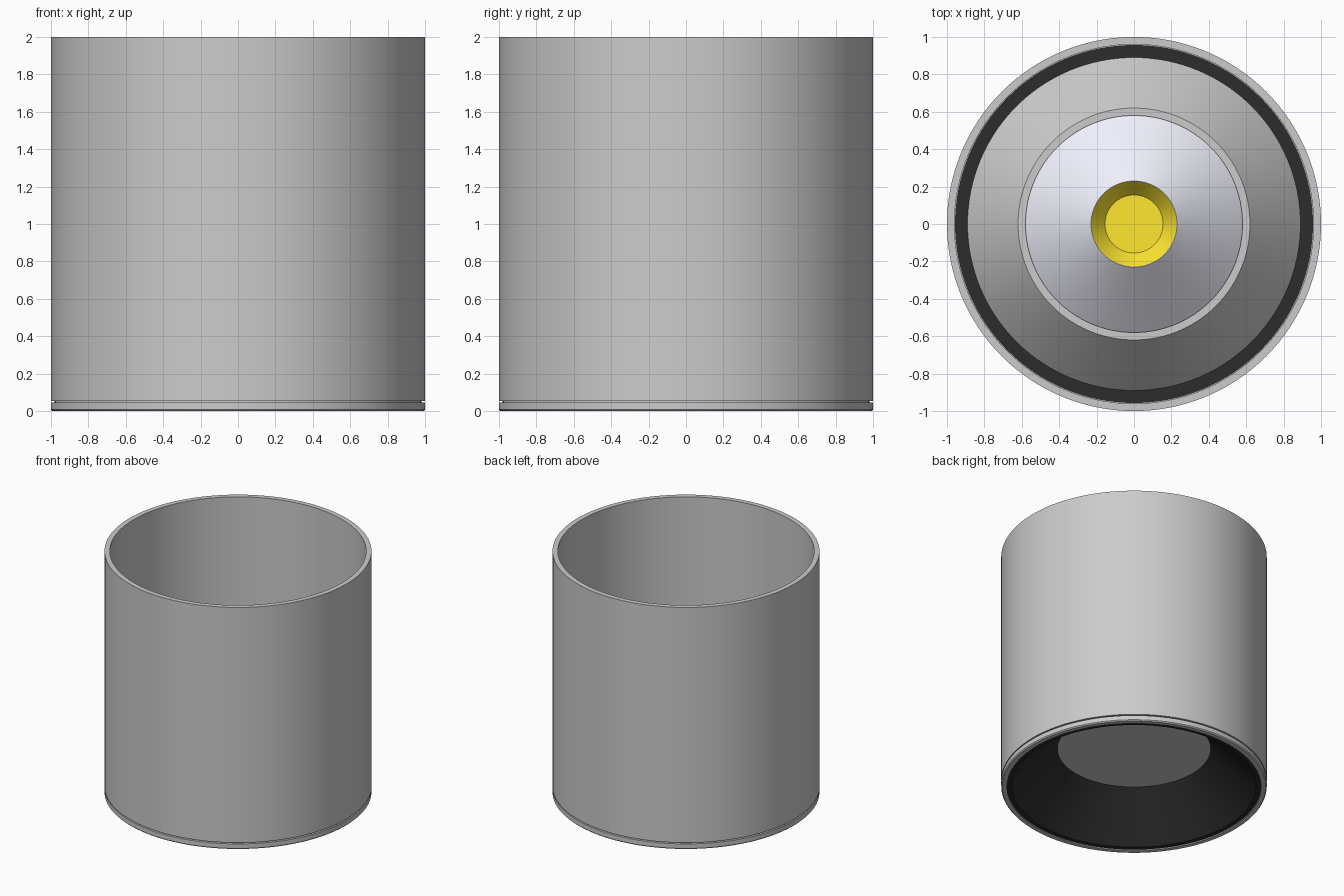
import bpy, bmesh, math

if "Cube" in bpy.data.objects:
    bpy.data.objects.remove(bpy.data.objects["Cube"])

SEG = 128


def material(name, rgb):
    m = bpy.data.materials.new(name)
    m.diffuse_color = (*rgb, 1)
    m.use_nodes = True
    m.node_tree.nodes["Principled BSDF"].inputs["Base Color"].default_value = m.diffuse_color
    return m


def lathe(name, profile, mat=None):
    """Spin a closed (radius, z) profile around z; radius 0 becomes a pole."""
    bm = bmesh.new()
    rings = []
    for r, z in profile:
        if r == 0:
            rings.append([bm.verts.new((0, 0, z))] * SEG)
        else:
            rings.append([bm.verts.new((r * math.cos(2 * math.pi * i / SEG),
                                        r * math.sin(2 * math.pi * i / SEG), z))
                          for i in range(SEG)])
    for a, b in zip(rings, rings[1:] + rings[:1]):
        if a[0] is a[1] and b[0] is b[1]:
            continue
        for i in range(SEG):
            j = (i + 1) % SEG
            bm.faces.new(list(dict.fromkeys((a[i], a[j], b[j], b[i]))))
    bmesh.ops.recalc_face_normals(bm, faces=bm.faces)
    mesh = bpy.data.meshes.new(name)
    bm.to_mesh(mesh)
    bm.free()
    ob = bpy.data.objects.new(name, mesh)
    bpy.context.collection.objects.link(ob)
    if mat:
        mesh.materials.append(mat)
    bpy.ops.object.select_all(action='DESELECT')
    ob.select_set(True)
    bpy.context.view_layer.objects.active = ob
    bpy.ops.object.shade_smooth_by_angle(angle=math.radians(30))
    return ob


black = material("black", (0.025, 0.025, 0.025))
pearl = material("pearl", (0.9, 0.9, 1.0))
yellow = material("yellow", (1.0, 0.8, 0.03))

# Outer tube, open at the top, with a recessed step at its foot
lathe("housing_tube", [(0.96, 2), (1, 2), (1, 0.055), (0.98, 0.055),
                       (0.98, 0.045), (0.96, 0.045)])

# Trim ring below the shadow groove
lathe("trim_ring", [(0.957, 0.045), (1, 0.045), (1, 0.008), (0.992, 0),
                    (0.957, 0)])

# Black anti-glare cone with flat flange
lathe("baffle_cone", [(0.957, 0.008), (0.957, 0.05), (0.885, 0.05),
                      (0.59, 0.335), (0.575, 0.335), (0.92, 0.008)], black)

# Grey holder over the back of the cone
lathe("reflector_holder", [(0.89, 0.05), (0.62, 0.36), (0.58, 0.36),
                           (0.58, 0.345), (0.6, 0.335), (0.88, 0.05)])

# Diffuser disc closing the cone
lathe("diffuser_disc", [(0, 0.333), (0.58, 0.333), (0.58, 0.343), (0, 0.343)])

# Pearl reflector rising to the lamp
lathe("reflector", [(0.58, 0.345), (0.23, 0.66), (0.22, 0.65), (0.56, 0.345)], pearl)

# Yellow light source, a shallow cup in the reflector mouth
lathe("light_source", [(0.228, 0.66), (0.155, 0.57), (0, 0.57), (0, 0.56),
                       (0.16, 0.56), (0.222, 0.65)], yellow)
